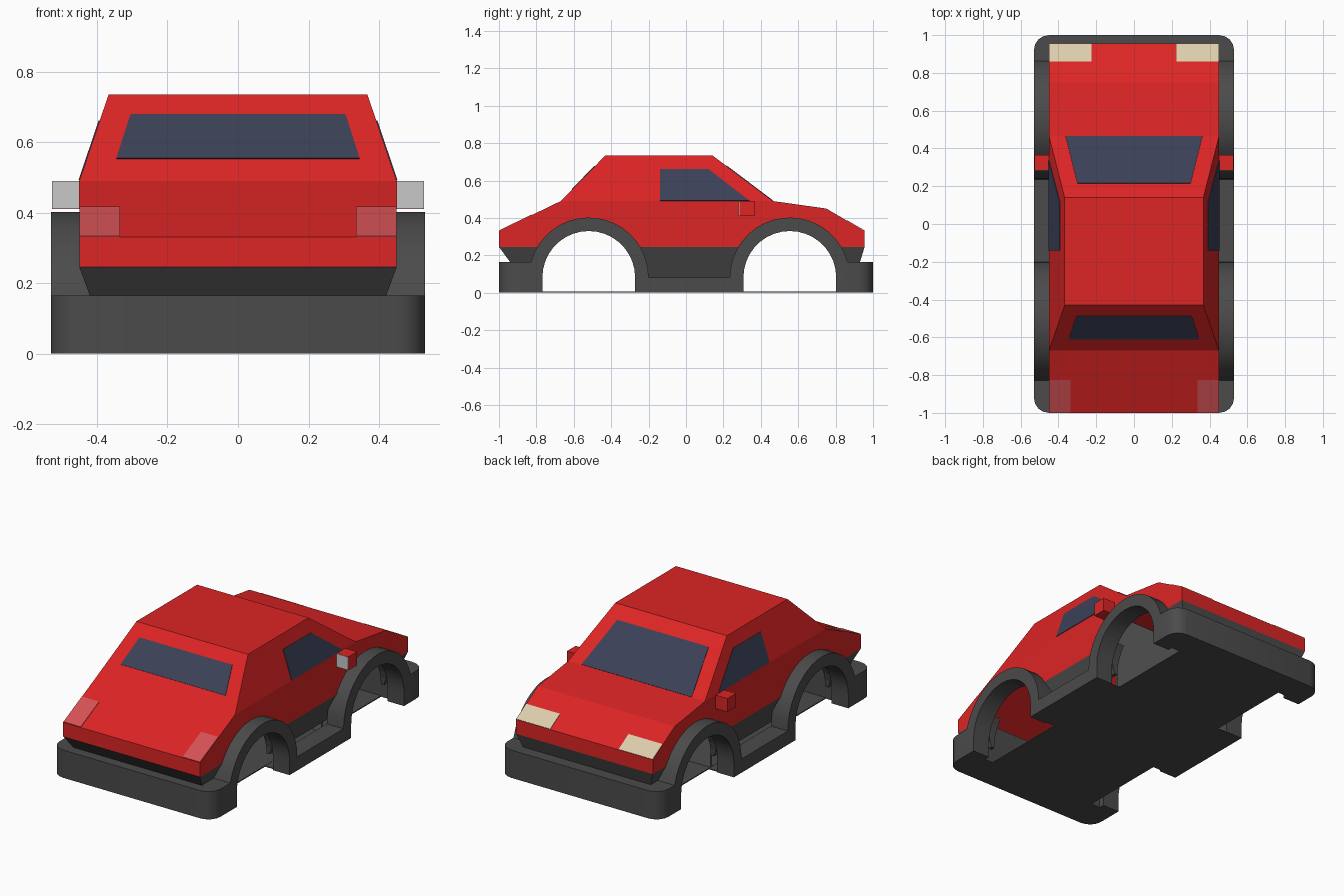
import bpy, bmesh, math
from mathutils import Vector

old = bpy.data.objects.get("Cube")
if old:
    bpy.data.objects.remove(old)


def material(name, r, g, b):
    m = bpy.data.materials.new(name)
    m.use_nodes = True
    m.diffuse_color = (r, g, b, 1)
    m.node_tree.nodes["Principled BSDF"].inputs["Base Color"].default_value = (r, g, b, 1)
    return m


RED = material("red paint", 0.72, 0.018, 0.018)
GREY = material("dark grey plastic", 0.07, 0.07, 0.07)
GLASS = material("blue grey glass", 0.043, 0.052, 0.095)
CREAM = material("cream headlight", 0.72, 0.61, 0.41)
PINK = material("pale red tail light", 0.68, 0.085, 0.095)
SILVER = material("mirror silver", 0.58, 0.58, 0.58)
LINING = material("grey lining", 0.12, 0.12, 0.12)


def finish(name, bm, mat):
    bmesh.ops.recalc_face_normals(bm, faces=bm.faces[:])
    mesh = bpy.data.meshes.new(name)
    bm.to_mesh(mesh)
    bm.free()
    ob = bpy.data.objects.new(name, mesh)
    bpy.context.collection.objects.link(ob)
    mesh.materials.append(mat)
    return ob


def prism(name, pts, width, mat, sides=None, round_corners=0):
    """Side profile (y, z) spanned across x; width gives the half width at z."""
    bm = bmesh.new()
    n = len(pts)
    a, b = [[bm.verts.new((s * width(z), y, z)) for y, z in pts] for s in (-1, 1)]
    for i in range(n):
        j = (i + 1) % n
        bm.faces.new((a[i], a[j], b[j], b[i]))
    for group in sides or [range(n)]:
        bm.faces.new([a[i] for i in group])
        bm.faces.new([b[i] for i in group])
    bmesh.ops.recalc_face_normals(bm, faces=bm.faces[:])
    if round_corners:
        ends = [e for e in bm.edges if all(abs(v.co.y) > 0.99 for v in e.verts)
                and abs(e.verts[0].co.z - e.verts[1].co.z) > 0.1]
        bmesh.ops.bevel(bm, geom=ends, offset=round_corners, segments=4,
                        profile=0.5, affect='EDGES')
    return finish(name, bm, mat)


def box(name, x, y, z, mat):
    bm = bmesh.new()
    bmesh.ops.create_cube(bm, size=1)
    for v in bm.verts:
        v.co = [r[0] if c < 0 else r[1] for c, r in zip(v.co, (x, y, z))]
    return finish(name, bm, mat)


def cut(ob, cutters):
    bpy.context.view_layer.objects.active = ob
    for c in cutters:
        m = ob.modifiers.new("cut", 'BOOLEAN')
        m.operation, m.solver, m.object = 'DIFFERENCE', 'EXACT', c
        bpy.ops.object.modifier_apply(modifier=m.name)


def plate(name, corners, mat, out):
    """Thin panel lying on a surface, raised towards the direction out."""
    p = [Vector(c) for c in corners]
    n = (p[1] - p[0]).cross(p[2] - p[0]).normalized()
    n = n if n.dot(Vector(out)) > 0 else -n
    bm = bmesh.new()
    low, top = [[bm.verts.new(q + n * h) for q in p] for h in (-0.002, 0.003)]
    bm.faces.new(low)
    bm.faces.new(top)
    for i in range(4):
        j = (i + 1) % 4
        bm.faces.new((low[i], low[j], top[j], top[i]))
    return finish(name, bm, mat)


def arc(cy, r, start, end, steps=18):
    return [(cy + r * math.cos(t), HUB + r * math.sin(t))
            for t in (start + (end - start) * i / steps for i in range(steps + 1))]


HUB, REAR, FRONT = 0.082, -0.52, 0.555
PI = math.pi
HALF, ROOF, BELT, TOP = 0.45, 0.367, 0.49, 0.735


def body_width(z):
    return HALF if z <= BELT else HALF + (ROOF - HALF) * (z - BELT) / (TOP - BELT)


# Cutters for the wheel openings and hollow inside
wells = [prism("well_cutter", [(c + 0.26, -0.1)] + arc(c, 0.26, 0, PI) + [(c - 0.26, -0.1)],
               lambda z: 0.7, GREY) for c in (REAR, FRONT)]
outline = [(-1, 0.245), (-1, 0.33), (-0.67, BELT), (-0.43, TOP), (0.14, TOP),
           (0.465, BELT), (0.75, 0.45), (0.955, 0.33), (0.955, 0.245)]
groups = [(0, 1, 2, 5, 6, 7, 8), (2, 3, 4, 5)]
inner = [(y * 0.97, 0.2 if z < 0.3 else 0.35 + (z - 0.35) * 0.94) for y, z in outline]
body_core = prism("body_core", inner, lambda z: body_width(z) * 0.96, GREY,
                  groups)
chassis_core = box("chassis_core", (-0.37, 0.37), (-0.85, 0.88), (0, 0.4), GREY)
skirt_core = box("skirt_core", (-0.42, 0.42), (-0.8, 0.83), (-0.1, 0.6), GREY)

# Painted body shell
body = prism("body_shell", outline, body_width, RED, groups)
cut(body, [body_core] + wells)

# Tapered lower chassis
chassis = prism("lower_chassis", [(-0.88, HUB), (-1, 0.245), (0.955, 0.245), (0.905, HUB)],
                lambda z: HALF - (0.245 - z) * 0.37, GREY)
cut(chassis, [chassis_core] + wells)

# Bumpers, wheel arches and sills as one skirt
up, step = math.asin((0.165 - HUB) / 0.32), 0.165
skirt_line = [(-1, 0), (REAR - 0.248, 0)] + arc(REAR, 0.248, PI, 0) + [(REAR + 0.248, 0)]
skirt_line += [(FRONT - 0.248, 0)] + arc(FRONT, 0.248, PI, 0) + [(FRONT + 0.248, 0)]
skirt_line += [(1, 0), (1, step)] + arc(FRONT, 0.32, up, PI)
skirt_line += arc(REAR, 0.32, 0, PI - up) + [(-1, step)]
skirt = prism("bumper_and_arch_skirt", skirt_line, lambda z: 0.53, GREY, round_corners=0.08)
cut(skirt, [skirt_core])
bpy.ops.object.select_all(action='DESELECT')
skirt.select_set(True)
bpy.context.view_layer.objects.active = skirt
bpy.ops.object.shade_smooth_by_angle(angle=math.radians(32))

for c in wells + [body_core, chassis_core, skirt_core]:
    bpy.data.objects.remove(c)

# Underside and bulkhead
box("floor_pan", (-0.36, 0.36), (-0.81, 0.84), (0, 0.006), GREY)
box("middle_floor", (-0.43, 0.43), (-0.26, 0.3), (0, 0.005), GREY)
box("bulkhead", (-0.36, 0.36), (0.27, 0.285), (0.005, 0.47), LINING)


def slope(y0, z0, y1, z1):
    return lambda y: z0 + (z1 - z0) * (y - y0) / (y1 - y0)


def across(name, surface, y0, w0, y1, w1, mat, out):
    plate(name, [(-w0, y0, surface(y0)), (w0, y0, surface(y0)),
                 (w1, y1, surface(y1)), (-w1, y1, surface(y1))], mat, out)


# Windscreen and rear window
across("windscreen", slope(0.14, TOP, 0.465, BELT), 0.215, 0.3, 0.463, 0.362, GLASS, (0, 1, 1))
across("rear_window", slope(-0.67, BELT, -0.43, TOP), -0.609, 0.345, -0.487, 0.305,
       GLASS, (0, -1, 1))

# Paired parts
deck = slope(-1, 0.33, -0.67, BELT)
nose = slope(0.75, 0.45, 0.955, 0.33)
for s, side in ((1, "left"), (-1, "right")):
    plate(side + "_side_window",
          [(s * body_width(z), y, z) for y, z in
           ((-0.14, 0.491), (-0.14, 0.66), (0.12, 0.66), (0.34, 0.491))], GLASS, (s, 0, 0))
    for name, f, x0, y0, y1, mat in (("tail_light", deck, 0.335, -0.998, -0.825, PINK),
                                     ("headlight", nose, 0.225, 0.86, 0.954, CREAM)):
        plate(side + "_" + name, [(s * x, y, f(y)) for x, y in
                                  ((x0, y0), (0.449, y0), (0.449, y1), (x0, y1))],
              mat, (0, 0, 1))
    span = sorted((s * 0.445, s * 0.528))
    box(side + "_mirror", span, (0.285, 0.365), (0.41, 0.49), RED)
    plate(side + "_mirror_glass", [(s * x, 0.285, z) for x, z in
                                   ((0.451, 0.411), (0.527, 0.411), (0.527, 0.489), (0.451, 0.489))],
          SILVER, (0, -1, 0))
